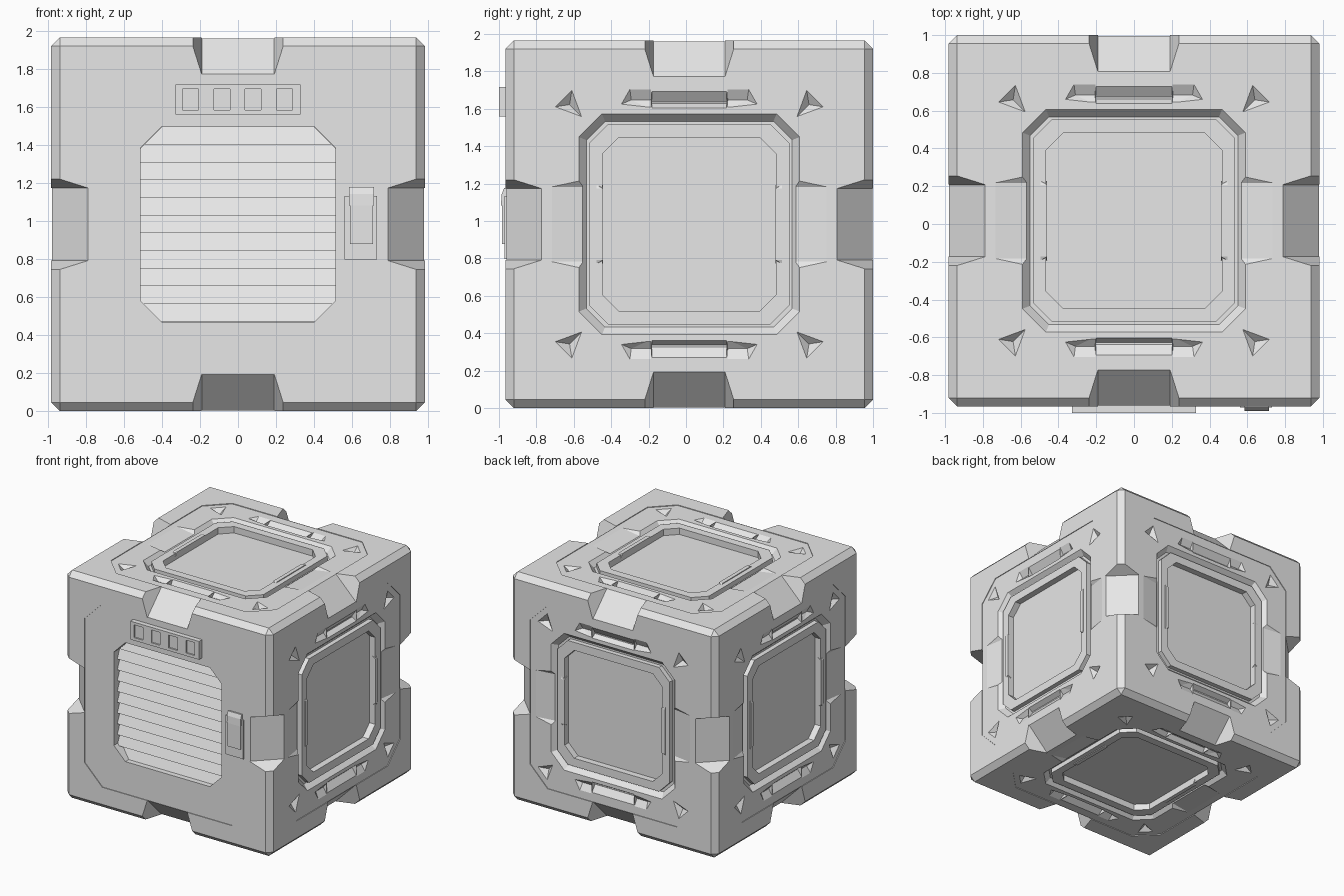
import bpy, bmesh
from mathutils import Vector

if "Cube" in bpy.data.objects:
    bpy.data.objects.remove(bpy.data.objects["Cube"])

H = 0.9825                      # half size of the cube body
C = Vector((0, 0.0175, H))      # body centre
WP = H - 0.006                  # level of the face panels
grey = bpy.data.materials.new("light grey")
grey.diffuse_color = (0.8, 0.8, 0.8, 1)
grey.use_nodes = True
grey.node_tree.nodes["Principled BSDF"].inputs["Base Color"].default_value = grey.diffuse_color

X, Y, Z = Vector((1, 0, 0)), Vector((0, 1, 0)), Vector((0, 0, 1))
FRONT = (X, Z, -Y)              # each face frame: right, up, outward
HATCHES = [(-X, Z, Y), (Y, Z, X), (-Y, Z, -X), (X, Y, Z), (X, -Y, -Z)]


def hull(bm, pts, face=None):
    """Add a convex solid; points are (u, v, w) in a face frame."""
    if face:
        pts = [C + face[0] * u + face[1] * v + face[2] * w for u, v, w in pts]
    verts = [bm.verts.new(p) for p in pts]
    bmesh.ops.convex_hull(bm, input=verts)


def box(bm, face, u0, u1, v0, v1, w0, w1):
    hull(bm, [(u, v, w) for u in (u0, u1) for v in (v0, v1) for w in (w0, w1)], face)


def octagon(r, c, w):
    a = r - c
    return [p + (w,) for s in (-1, 1) for t in (-1, 1)
            for p in ((s * r, t * a), (s * a, t * r))]


def finish(bm, name):
    loose = [v for v in bm.verts if not v.link_faces]
    bmesh.ops.delete(bm, geom=loose, context='VERTS')
    bmesh.ops.dissolve_limit(bm, angle_limit=0.01, verts=bm.verts[:], edges=bm.edges[:])
    bmesh.ops.recalc_face_normals(bm, faces=bm.faces[:])
    me = bpy.data.meshes.new(name)
    bm.to_mesh(me)
    bm.free()
    me.materials.append(grey)
    ob = bpy.data.objects.new(name, me)
    bpy.context.collection.objects.link(ob)
    return ob


def cut(ob, bm):
    """Subtract the solids in bm from the object."""
    cutter = finish(bm, "cutter")
    cutter.hide_render = True
    mod = ob.modifiers.new("cut", 'BOOLEAN')
    mod.operation, mod.solver, mod.object = 'DIFFERENCE', 'EXACT', cutter
    bpy.context.view_layer.update()
    dg = bpy.context.evaluated_depsgraph_get()
    me = bpy.data.meshes.new_from_object(ob.evaluated_get(dg))
    ob.modifiers.clear()
    ob.data = me
    bpy.data.objects.remove(cutter)


# Cube body with chamfered edges
bm = bmesh.new()
box(bm, FRONT, -H, H, -H, H, -H, H)
bmesh.ops.dissolve_limit(bm, angle_limit=0.01, verts=bm.verts[:], edges=bm.edges[:])
bmesh.ops.bevel(bm, geom=bm.edges[:], offset=0.045, segments=1, affect='EDGES')
body = finish(bm, "crate_body")

# Sloped notches with flared ends in the middle of all twelve edges
bm = bmesh.new()
for i, j in ((0, 1), (0, 2), (1, 2)):
    k = 3 - i - j
    for si in (-1, 1):
        for sj in (-1, 1):
            pts = []
            for a, b, half in ((0.692, WP + 0.1, 0.19), (WP + 0.1, 0.692, 0.19),
                               (H + 0.1, H + 0.1, 0.315)):
                for s in (-1, 1):
                    p = C.copy()
                    p[i] += si * a
                    p[j] += sj * b
                    p[k] += s * half
                    pts.append(p)
            hull(bm, pts)
cut(body, bm)

# Slightly sunk octagonal panel on every face
bm = bmesh.new()
for f in [FRONT] + HATCHES:
    hull(bm, octagon(0.79, 0.17, WP) + octagon(0.79, 0.17, H + 0.1), f)
cut(body, bm)

# Hatch recesses with a sloped rim, and a well for the plate
for r, c, w, r2 in ((0.55, 0.10, WP - 0.045, 0.55 + 0.145 * 0.04 / 0.045),
                    (0.50, 0.09, WP - 0.06, 0.50)):
    bm = bmesh.new()
    for f in HATCHES:
        hull(bm, octagon(r, c, w) + octagon(r2, c + (r2 - r) * 0.586, w + 0.145), f)
    cut(body, bm)

# Shallow ramps beside each hatch, left and right
bm = bmesh.new()
for f in HATCHES:
    for s in (-1, 1):
        hull(bm, [(s * u, t * v, WP + w) for t in (-1, 1) for u, v, w in
                  ((0.80, 0.2, 0.01), (0.57, 0.2, -0.025), (0.57, 0.25, 0.01))], f)
cut(body, bm)

# Dents: pockets above and below each hatch, and corner triangles
bm = bmesh.new()
for f in HATCHES:
    for t in (-1, 1):
        hull(bm, [(s * 0.2, t * v, WP + w) for s in (-1, 1) for v, w in
                  ((0.725, 0.01), (0.655, -0.04), (0.645, -0.04), (0.615, 0.01))], f)
        for s in (-1, 1):
            hull(bm, [(s * u, t * v, WP + w) for u, v, w in
                      ((0.203, 0.74, 0.01), (0.32, 0.74, 0.01), (0.38, 0.635, 0.01),
                       (0.203, 0.615, 0.01), (0.206, 0.665, -0.03), (0.31, 0.665, -0.03))], f)
            hull(bm, [(s * u, t * v, WP + w) for u, v, w in
                      ((0.735, 0.625, 0.01), (0.625, 0.735, 0.01), (0.56, 0.56, 0.01),
                       (0.64, 0.64, -0.04))], f)
cut(body, bm)

# Raised window frame standing in each hatch recess
bm = bmesh.new()
for f in HATCHES:
    hull(bm, octagon(0.535, 0.10, WP - 0.08) + octagon(0.535, 0.10, WP - 0.005), f)
frames = finish(bm, "hatch_frames")
bm = bmesh.new()
for f in HATCHES:
    hull(bm, octagon(0.465, 0.09, WP - 0.2) + octagon(0.465, 0.09, WP + 0.1), f)
cut(frames, bm)

# Grip bars on the frames
bm = bmesh.new()
for f in HATCHES:
    for s in (-1, 1):
        hull(bm, [(s * u, t * v, WP + w) for t in (-1, 1) for u, v, w in
                  ((0.461, 0.21, -0.03), (0.495, 0.21, -0.006),
                   (0.461, 0.19, 0.002), (0.495, 0.19, 0.002))], f)
finish(bm, "hatch_grips")

# Pocket for the front louvre
bm = bmesh.new()
hull(bm, octagon(0.513, 0.11, WP - 0.11) + octagon(0.513, 0.11, H + 0.1), FRONT)
cut(body, bm)

# Louvre slats, tilted upwards and trimmed to the octagon
bm = bmesh.new()
R, N = 0.512, 11
step = 2 * R / N
for n in range(N):
    z0, z1 = -R + n * step, -R + (n + 1) * step
    pts = []
    for z in [z0, z1] + [b for b in (-R + 0.11, R - 0.11) if z0 < b < z1]:
        hw = min(R, 2 * R - 0.11 - abs(z))
        for s in (-1, 1):
            pts += [(s * hw, z, WP - 0.045 - 0.04 * (z - z0) / step),
                    (s * hw, z, WP - 0.105)]
    hull(bm, pts, FRONT)
finish(bm, "louvre_slats")

# Button board with four inset buttons
bm = bmesh.new()
box(bm, FRONT, -0.328, 0.328, 0.577, 0.735, WP - 0.01, 1.0175)
board = finish(bm, "button_board")
bm = bmesh.new()
for n in range(4):
    u = -0.25 + n * 0.165
    box(bm, FRONT, u - 0.042, u + 0.042, 0.602, 0.712, 1.005, 1.1)
cut(board, bm)

# Front latch: base plate, lever and thumb block
bm = bmesh.new()
box(bm, FRONT, 0.56, 0.73, -0.185, 0.15, WP - 0.01, WP + 0.012)
finish(bm, "latch_base")
bm = bmesh.new()
box(bm, FRONT, 0.59, 0.71, -0.105, 0.10, WP, 1.0)
finish(bm, "latch_lever")
bm = bmesh.new()
hull(bm, [(u, v, w) for u in (0.585, 0.715) for v, w in
          ((0.10, WP), (0.10, 1.007), (0.16, 1.003), (0.195, 0.99), (0.195, WP))], FRONT)
finish(bm, "latch_thumb_block")
